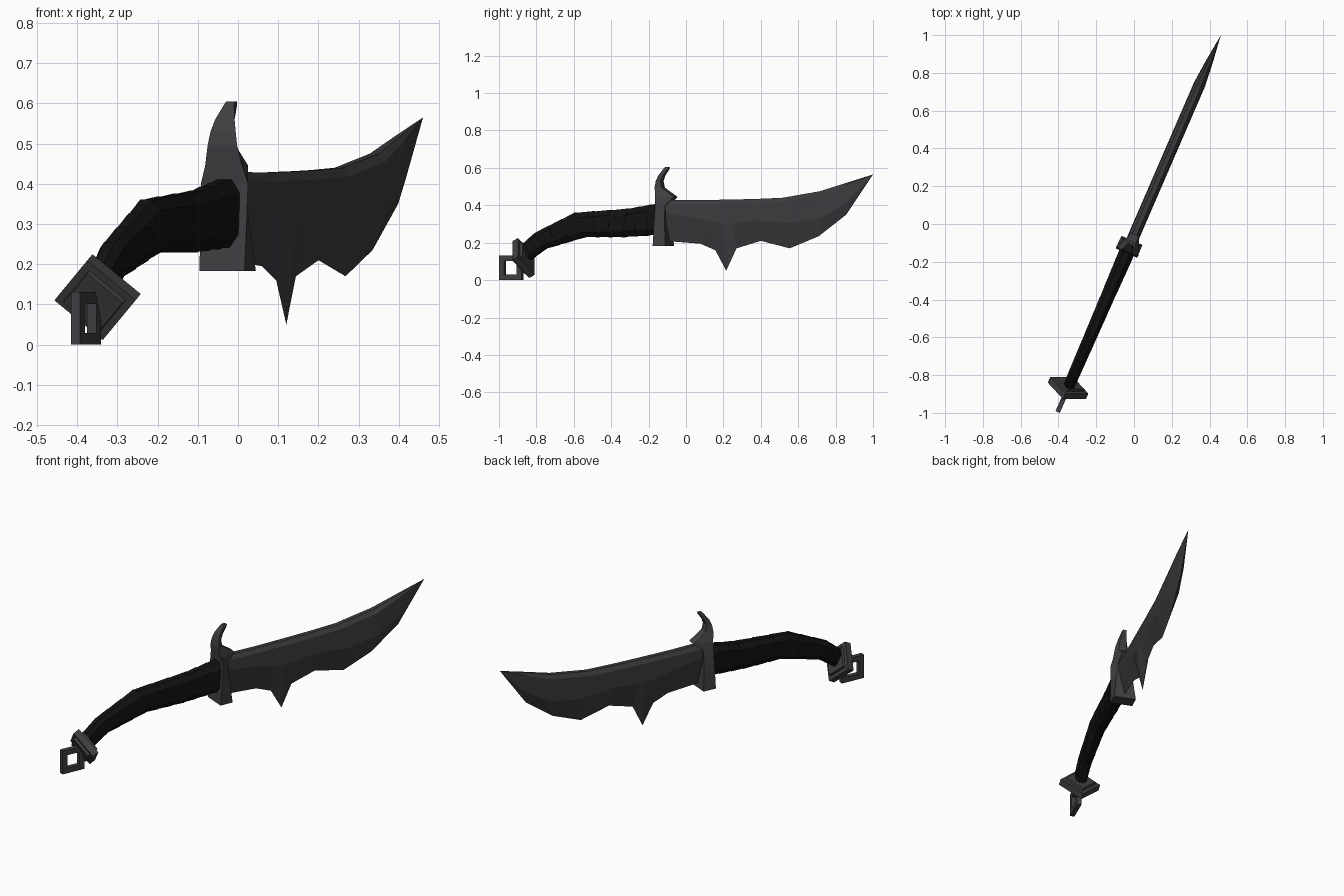
import bpy, bmesh
from mathutils import Vector

if "Cube" in bpy.data.objects:
    bpy.data.objects.remove(bpy.data.objects["Cube"])

SLOPE = 0.433                                # the knife lies along x = 0.027 + SLOPE * y
D = Vector((SLOPE, 1, 0)).normalized()       # along the knife
N = Vector((D.y, -D.x, 0))                   # across its thickness
UP = Vector((0, 0, 1))


def pt(y, z, t=0.0):
    """Point at centreline position y, height z, offset t across the thickness."""
    return Vector((0.027 + SLOPE * y, y, z)) + N * t


def material(name, v):
    m = bpy.data.materials.new(name)
    m.diffuse_color = (v, v, v * 1.08, 1)
    m.use_nodes = True
    m.node_tree.nodes["Principled BSDF"].inputs["Base Color"].default_value = m.diffuse_color
    return m


STEEL = material("dark_steel", 0.05)
BLADE = material("blade_steel", 0.045)
GRIP = material("black_wrap", 0.006)


def loft(name, runs, mat):
    """Skin one or more runs of equal-length rings, capping the ends."""
    bm = bmesh.new()
    for rings in runs:
        vs = [[bm.verts.new(p) for p in r] for r in rings]
        n = len(vs[0])
        for a, b in zip(vs, vs[1:]):
            for i in range(n):
                j = (i + 1) % n
                bm.faces.new((a[i], a[j], b[j], b[i]))
        bm.faces.new(vs[0])
        bm.faces.new(vs[-1])
    bmesh.ops.remove_doubles(bm, verts=bm.verts, dist=0.0005)
    bmesh.ops.recalc_face_normals(bm, faces=bm.faces)
    me = bpy.data.meshes.new(name)
    bm.to_mesh(me)
    bm.free()
    me.materials.append(mat)
    ob = bpy.data.objects.new(name, me)
    bpy.context.collection.objects.link(ob)
    return ob


# Blade: spine, bevel ridge and cutting edge give each cross-section
spine = [(-.12, .43), (.05, .428), (.10, .428), (.20, .43), (.26, .431),
         (.38, .434), (.52, .44), (.72, .475), (.86, .52), (1.0, .565)]
ridge = [(-.12, .36), (.05, .335), (.14, .315), (.21, .30), (.26, .305),
         (.39, .32), (.57, .305), (.74, .335), (.86, .41), (1.0, .565)]
edge = [(-.12, .21), (.076, .195), (.157, .16), (.215, .05), (.27, .17),
        (.40, .21), (.555, .17), (.71, .235), (.857, .35), (1.0, .565)]
rings = []
for i, (s, r, e) in enumerate(zip(spine, ridge, edge)):
    k = (1, .6, 0)[max(0, i - 7)]
    sh = (s[0], s[1] - .022 * k)
    rings.append([pt(*s, -.012 * k), pt(*s, .012 * k), pt(*sh, .027 * k), pt(*r, .031 * k),
                  pt(*e), pt(*r, -.031 * k), pt(*sh, -.027 * k)])
loft("blade", [rings], BLADE)

# Handle: curved eight-sided grip made of overlapping wrap bands
path = [((-.13, .412), (-.13, .243), .042), ((-.30, .382), (-.33, .230), .038),
        ((-.59, .360), (-.54, .230), .034), ((-.80, .255), (-.75, .168), .031),
        ((-.89, .175), (-.835, .105), .029)]


def grip_ring(top, bot, w, scale):
    mid, h = (top + bot) / 2, (top - bot) / 2 * scale
    w *= scale
    return [mid + h * a + N * (w * b) for a, b in
            ((1, .45), (.6, 1), (-.6, 1), (-1, .45), (-1, -.45), (-.6, -1), (.6, -1), (1, -.45))]


bands = []
for (t0, b0, w0), (t1, b1, w1) in zip(path, path[1:]):
    for k in range(3):
        pair = []
        for f, sc in ((k / 3, 1.015), ((k + 1) / 3, .98)):
            pair.append(grip_ring(pt(*t0).lerp(pt(*t1), f), pt(*b0).lerp(pt(*b1), f),
                                  w0 + (w1 - w0) * f, sc))
        bands.append(pair)
loft("handle", bands, GRIP)

# Guard with curved horn: height, back y, front y, back half width, front half width
sections = [(.183, -.154, -.087, .061, .060), (.32, -.145, -.098, .063, .045),
            (.40, -.140, -.098, .064, .036), (.445, -.145, -.055, .050, .024),
            (.495, -.152, -.122, .040, .022), (.53, -.148, -.128, .034, .020),
            (.56, -.138, -.116, .026, .016), (.59, -.118, -.095, .016, .012),
            (.604, -.108, -.090, .011, .010)]
loft("guard", [[[pt(yb, z, -wb), pt(yb, z, wb), pt(yf, z, wf), pt(yf, z, -wf)]
                for z, yb, yf, wb, wf in sections]], STEEL)

# Pommel: stepped diamond plate tilted with the end of the handle
axis = (D * .90 + UP * .44).normalized()
side = axis.cross(N)
centre = pt(-.867, .119)


def diamond(offset, r):
    c = centre + axis * offset
    return [c + N * r, c + side * r, c - N * r, c - side * r]


loft("pommel", [[diamond(o, r) for o, r in
                 ((-.034, .062), (-.034, .080), (-.020, .083), (-.020, .110),
                  (.016, .110), (.016, .083), (.03, .080))]], STEEL)

# Square lanyard ring hanging behind the pommel
rc = pt(-.935, .0655)
ring = []
for a, b in ((1, 1), (-1, 1), (-1, -1), (1, -1)):
    ring.append([rc + D * (a * r) + UP * (b * r) + N * t for r, t in
                 ((.0655, .0125), (.0655, -.0125), (.036, -.0125), (.036, .0125))])
bm = bmesh.new()
vs = [[bm.verts.new(p) for p in r] for r in ring]
for i in range(4):
    for j in range(4):
        a, b = vs[i], vs[(i + 1) % 4]
        bm.faces.new((a[j], a[(j + 1) % 4], b[(j + 1) % 4], b[j]))
bmesh.ops.recalc_face_normals(bm, faces=bm.faces)
me = bpy.data.meshes.new("lanyard_ring")
bm.to_mesh(me)
bm.free()
me.materials.append(STEEL)
bpy.context.collection.objects.link(bpy.data.objects.new("lanyard_ring", me))
